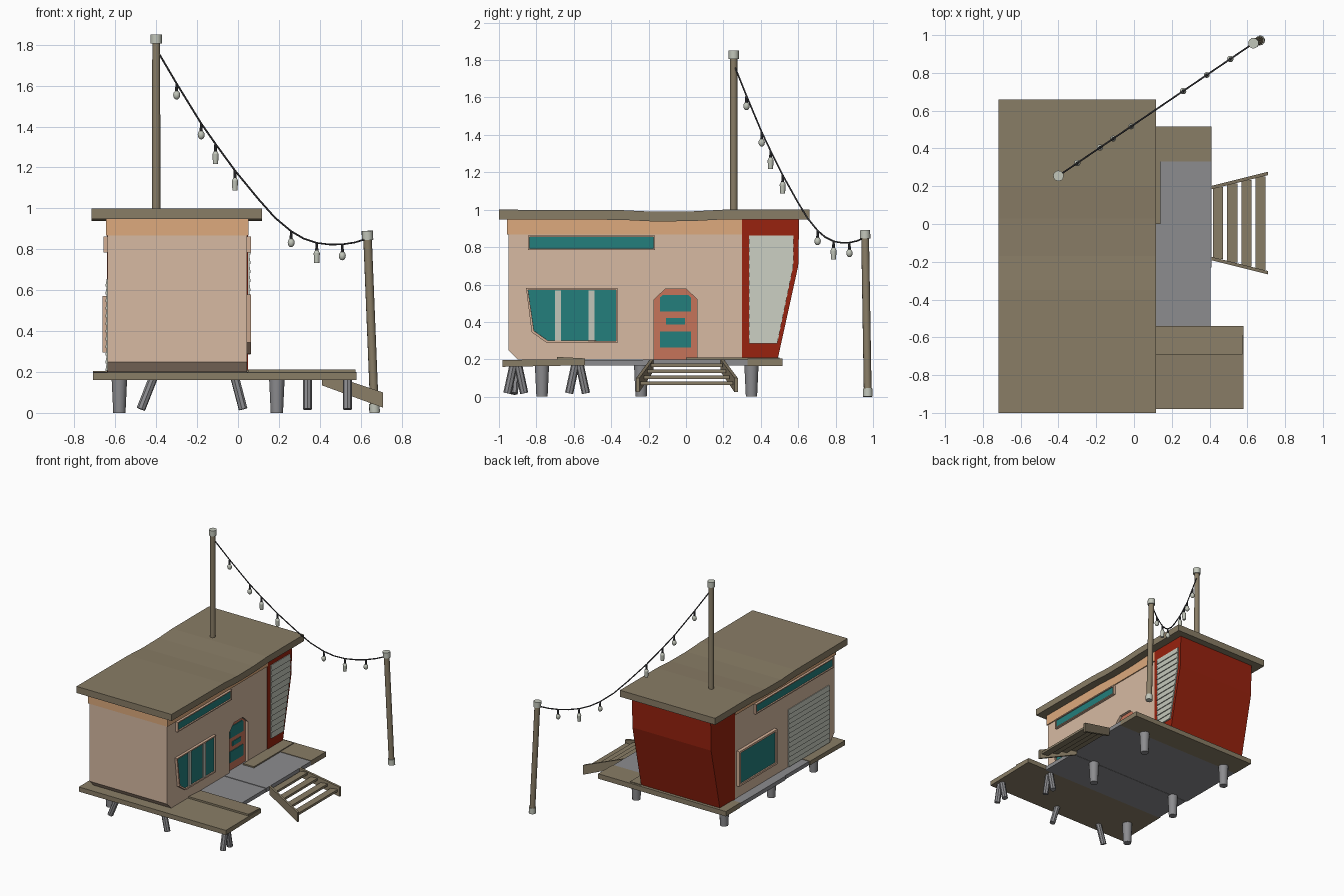
import bpy, bmesh, math
from mathutils import Vector

if "Cube" in bpy.data.objects:
    bpy.data.objects.remove(bpy.data.objects["Cube"])


def material(name, rgb):
    m = bpy.data.materials.new(name)
    lin = [((c / 255 + 0.055) / 1.055) ** 2.4 if c > 10 else c / 3295 for c in rgb]
    m.diffuse_color = (*lin, 1)
    m.use_nodes = True
    m.node_tree.nodes["Principled BSDF"].inputs["Base Color"].default_value = m.diffuse_color
    return m


BEIGE = material("beige wall", (215, 186, 162))
TRIM = material("orange trim", (221, 170, 125))
WOOD = material("brown wood", (137, 125, 102))
RED = material("red cladding", (152, 34, 14))
TEAL = material("teal glass", (36, 126, 124))
PALE = material("pale slats", (194, 198, 186))
DOOR = material("terracotta door", (198, 116, 90))
GREY = material("grey metal", (140, 140, 143))
DARK = material("dark cable", (66, 66, 70))
FRAME = material("window frame", (212, 176, 150))


def finish(name, bm, *mats):
    bmesh.ops.recalc_face_normals(bm, faces=bm.faces[:])
    me = bpy.data.meshes.new(name)
    bm.to_mesh(me)
    bm.free()
    for m in mats:
        me.materials.append(m)
    ob = bpy.data.objects.new(name, me)
    bpy.context.collection.objects.link(ob)
    return ob


def prism_bm(pts, lo, hi, axis="x"):
    """Extrude a 2D outline: (y, z) along x, or (x, z) along y."""
    bm = bmesh.new()
    place = (lambda p, d: (d, p[0], p[1])) if axis == "x" else (lambda p, d: (p[0], d, p[1]))
    a = [bm.verts.new(place(p, lo)) for p in pts]
    b = [bm.verts.new(place(p, hi)) for p in pts]
    bm.faces.new(a)
    bm.faces.new(b[::-1])
    for i in range(len(pts)):
        j = (i + 1) % len(pts)
        bm.faces.new((a[i], b[i], b[j], a[j]))
    bmesh.ops.recalc_face_normals(bm, faces=bm.faces[:])
    return bm


def prism(name, pts, lo, hi, mat, axis="x"):
    return finish(name, prism_bm(pts, lo, hi, axis), mat)


def rect(a0, a1, z0, z1):
    return [(a0, z0), (a1, z0), (a1, z1), (a0, z1)]


def box(name, x0, x1, y0, y1, z0, z1, mat):
    return prism(name, rect(y0, y1, z0, z1), x0, x1, mat)


def window(name, pts, wall, side, rim=0.015):
    """Raised frame with inset glass on the wall facing side (+1 or -1)."""
    bm = prism_bm(pts, wall - side * 0.01, wall + side * 0.02)
    face = next(f for f in bm.faces if f.normal.x * side > 0.9)
    bmesh.ops.inset_individual(bm, faces=[face], thickness=rim, depth=0)
    bmesh.ops.inset_individual(bm, faces=[face], thickness=0.0005, depth=-0.01)
    face.material_index = 1
    return finish(name, bm, FRAME, TEAL)


def rod(name, p, q, r1, r2, mat, sides=12):
    p, q = Vector(p), Vector(q)
    bm = bmesh.new()
    bmesh.ops.create_cone(bm, cap_ends=True, segments=sides, radius1=r1, radius2=r2, depth=(q - p).length)
    rot = (q - p).to_track_quat("Z", "Y")
    for v in bm.verts:
        v.co = rot @ v.co + (p + q) / 2
    for f in bm.faces:
        f.smooth = True
    ob = finish(name, bm, mat)
    ob.data.set_sharp_from_angle(angle=math.radians(40))
    return ob


XR, XL = 0.044, -0.637   # right and left walls

# Main body with a recessed arched doorway
body = prism("body", [(-.95, .95), (-.95, .25), (-.9, .2), (.3, .2), (.3, .95)], XL, XR, BEIGE)
arch = [(-.17, .19), (.06, .19), (.06, .52), (0, .577), (-.11, .577), (-.17, .52)]
cutter = prism("door_cutter", arch, XR - .03, XR + .05, BEIGE)
cutter.hide_render = True
mod = body.modifiers.new("doorway", "BOOLEAN")
mod.object, mod.operation, mod.solver = cutter, "DIFFERENCE", "EXACT"
bpy.context.view_layer.objects.active = body
bpy.ops.object.modifier_apply(modifier="doorway")
bpy.data.objects.remove(cutter)
box("top_trim", XL - .008, XR + .008, -.957, .3, .868, .95, TRIM)

# Door with three panes
prism("door", arch, XR - .04, XR - .02, DOOR)
for i, pane in enumerate(([(-.14, .455), (.027, .455), (.027, .53), (.01, .545), (-.123, .545), (-.14, .53)],
                          rect(-.107, -.005, .385, .42), rect(-.14, .027, .262, .35))):
    prism(f"door_pane_{i}", pane, XR - .022, XR - .015, TEAL)

# Red rear block with the leaning back
prism("rear_block", [(.3, .2), (.49, .2), (.6, .7), (.605, .95), (.3, .95)], XL - .003, XR + .006, RED)


# Slatted shutters
def shutter(name, y0, edge, z0, z1, count, x, side):
    step = (z1 - z0) / count
    for i in range(count):
        a = z0 + i * step
        b = a + step
        bm = prism_bm([(y0, a), (edge(a), a), (edge(b), b), (y0, b)], x - side * .01, x + side * .012)
        for v in bm.verts:   # tilt each slat: upper edge sits deeper
            if v.co.z > b - 1e-4 and (v.co.x - x) * side > 0:
                v.co.x -= side * .007
        finish(f"{name}_{i}", bm, PALE)


shutter("rear_shutter", .337, lambda z: .488 + .087 * min(1, (z - .285) / .42), .285, .862, 13, XR + .006, 1)
shutter("garage_shutter", -.88, lambda z: -.365, .205, .655, 12, XL, -1)

# Windows
window("right_top_window", rect(-.845, -.165, .785, .863), XR, 1, .012)
window("left_top_window", rect(-.92, .06, .785, .863), XL, -1, .012)
window("left_window", rect(-.2, .275, .295, .572), XL - .005, -1, .022)
window("right_window", [(-.855, .58), (-.825, .345), (-.745, .288), (-.365, .288), (-.365, .58)], XR, 1, .014)
for y in (-.685, -.505):
    box("mullion", XR, XR + .018, y - .016, y + .016, .3, .568, PALE)

# Roof slab with a slight sag along its length
sag = [(-1, 1), (-.35, .998), (-.17, .989), (.03, .991), (.2, 1), (.66, 1)]
prism("roof", sag + [(y, z - .052) for y, z in reversed(sag)], -.717, .117, WOOD)

# Deck
box("deck_rear", -.71, .41, .33, .515, .165, .204, WOOD)
box("deck_panel_rear", -.71, .41, -.23, .33, .168, .2, GREY)
box("deck_panel_front", -.70, .405, -.545, -.23, .166, .196, GREY)
prism("deck_front", [(-.98, .16), (-.54, .168), (-.54, .2), (-.98, .197)], -.71, .58, WOOD)
prism("deck_board", [(-.69, .19), (-.54, .18), (-.54, .205), (-.69, .213)], .05, .575, WOOD)
box("deck_side_board", .045, .14, .0, .5, .2, .21, WOOD)

# Steps with flaring stringers
for s in (-1, 1):
    ob = prism("step_stringer", [(.41, .2), (.71, .1), (.71, .025), (.41, .135)], -.009, .009, WOOD, "y")
    for v in ob.data.vertices:
        v.co.y += .005 + s * (.188 + .25 * (v.co.x - .41))
for i, (x, z) in enumerate(((.445, .178), (.52, .146), (.595, .114), (.67, .082))):
    w = .19 + .25 * (x - .44)
    box(f"step_tread_{i}", x - .027, x + .027, .005 - w, .005 + w, z - .018, z, WOOD)

# Round legs
for x, y in ((.19, .35), (.19, -.24), (-.58, .35), (-.58, -.24), (-.58, -.77)):
    rod("round_leg", (x, y, 0), (x, y, .17), .03, .038, GREY)
# Thin splayed legs
for x0, x1 in ((-.415, -.475), (-.015, .025)):
    rod("splayed_leg", (x1, -.92, .018), (x0, -.91, .17), .022, .022, GREY, 8)
for x, y in ((.34, -.58), (.535, -.91)):
    for s in (-1, 1):
        rod("splayed_leg", (x, y + s * .045, .018), (x, y + s * .012, .17), .022, .022, GREY, 8)

# Poles with caps
rod("roof_pole", (-.4, .255, .98), (-.4, .255, 1.83), .021, .019, WOOD)
rod("roof_pole_cap", (-.4, .255, 1.805), (-.4, .255, 1.85), .028, .028, PALE)
foot, top = Vector((.668, .972, 0)), Vector((.632, .957, .89))
rod("ground_pole", foot, foot.lerp(top, .98), .021, .021, WOOD)
rod("ground_pole_foot", foot, foot.lerp(top, .05), .026, .026, PALE)
rod("ground_pole_cap", foot.lerp(top, .95), top, .028, .028, PALE)

# Hanging cable
path = [(-.4, 1.78), (-.3, 1.61), (-.18, 1.415), (-.11, 1.315), (-.015, 1.185), (.1, 1.045), (.18, .955),
        (.26, .888), (.32, .853), (.385, .831), (.45, .823), (.51, .824), (.57, .833), (.632, .852)]


def along(x, z):
    return Vector((x, .255 + .68 * (x + .4), z))


cu = bpy.data.curves.new("cable_curve", "CURVE")
cu.dimensions, cu.bevel_depth, cu.bevel_resolution = "3D", .0045, 1
sp = cu.splines.new("POLY")
sp.points.add(len(path) - 1)
for p, (x, z) in zip(sp.points, path):
    p.co = (*along(x, z), 1)
tmp = bpy.data.objects.new("cable_curve", cu)
me = bpy.data.meshes.new_from_object(tmp)
bpy.data.objects.remove(tmp)
me.materials.clear()
me.materials.append(DARK)
bpy.context.collection.objects.link(bpy.data.objects.new("cable", me))

# Bulbs: alternating round and long
for i, long in ((1, 0), (2, 0), (3, 1), (4, 1), (7, 0), (9, 1), (11, 0)):
    p = along(*path[i])
    rod("bulb_socket", p, p - Vector((0, 0, .042)), .006, .008, DARK, 8)
    h = .062 if long else .044
    if long:
        rod("long_bulb_neck", p - Vector((0, 0, .05)), p - Vector((0, 0, .036)), .016, .009, PALE, 10)
        rod("long_bulb", p - Vector((0, 0, .036 + h)), p - Vector((0, 0, .05)), .013, .016, PALE, 10)
    else:
        bm = bmesh.new()
        bmesh.ops.create_uvsphere(bm, u_segments=12, v_segments=8, radius=1)
        for v in bm.verts:
            v.co = Vector((v.co.x * .017, v.co.y * .017, v.co.z * h / 2)) + p - Vector((0, 0, .034 + h / 2))
        for f in bm.faces:
            f.smooth = True
        finish("round_bulb", bm, PALE)
